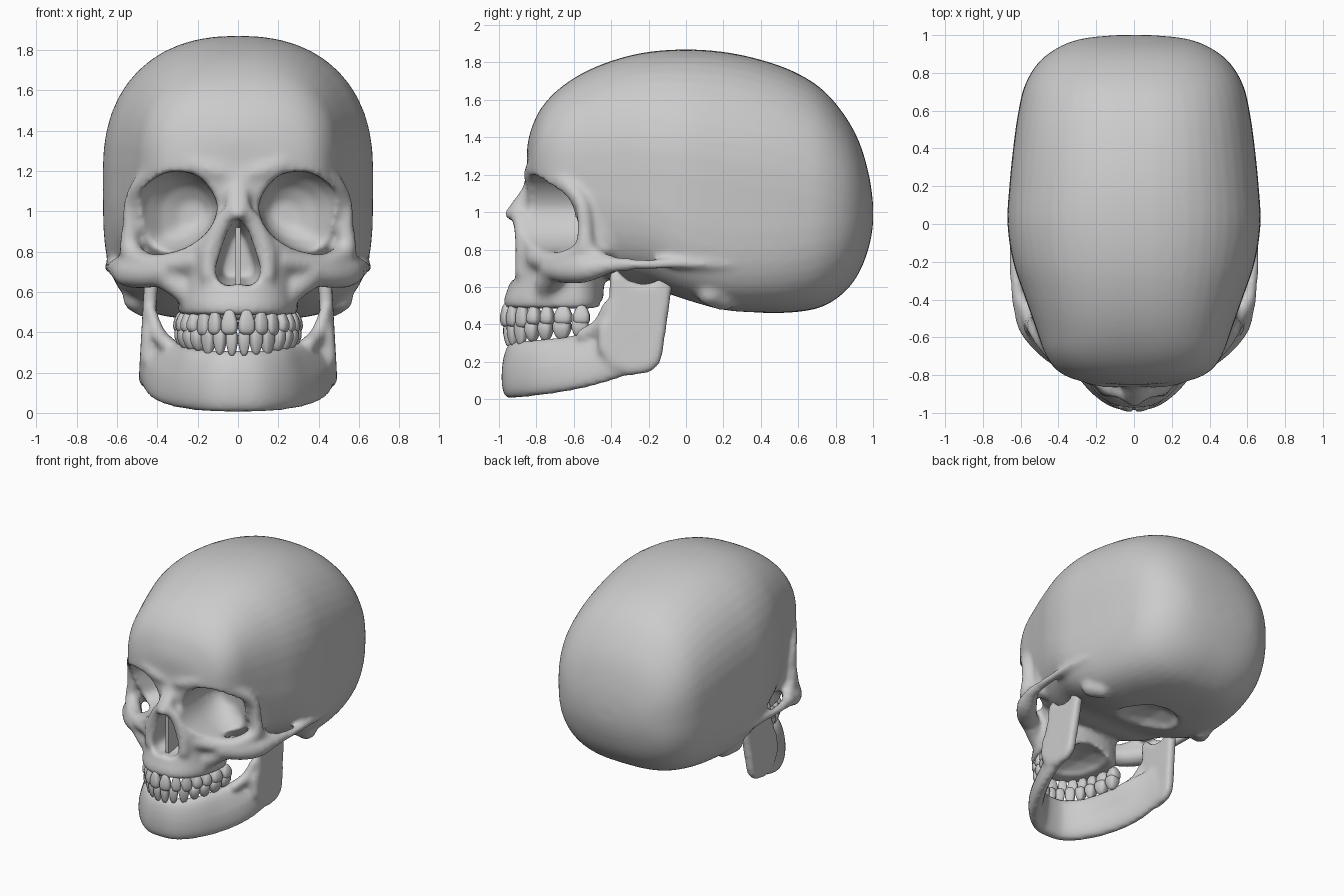
import bpy, bmesh, math
from mathutils import Matrix, Vector

if "Cube" in bpy.data.objects:
    bpy.data.objects.remove(bpy.data.objects["Cube"])


def spline(pts, n):
    """Catmull-Rom through tuples of any length."""
    out = []
    for i in range(len(pts) - 1):
        p0, p1, p2, p3 = (pts[max(0, min(len(pts) - 1, i + k))] for k in (-1, 0, 1, 2))
        for s in range(n):
            t = s / n
            out.append(tuple(0.5 * (2 * b + (c - a) * t + (2 * a - 5 * b + 4 * c - d) * t * t
                                    + (3 * b - a - 3 * c + d) * t ** 3)
                             for a, b, c, d in zip(p0, p1, p2, p3)))
    return out + [tuple(pts[-1])]


def spow(v, e):
    return math.copysign(abs(v) ** e, v)


def loft(bm, rings):
    vs = [[bm.verts.new(p) for p in r] for r in rings]
    n = len(vs[0])
    for a, b in zip(vs, vs[1:]):
        for i in range(n):
            bm.faces.new((a[i], a[(i + 1) % n], b[(i + 1) % n], b[i]))
    bm.faces.new(vs[0])
    bm.faces.new(vs[-1][::-1])


def ball(bm, pos, radii):
    m = Matrix.Translation(pos) @ Matrix.Diagonal((*radii, 1))
    bmesh.ops.create_icosphere(bm, subdivisions=2, radius=1, matrix=m)


def strut(bm, pts, n=7):
    """Bony bar of blended balls (x, y, z, radius), on both sides."""
    for x, y, z, r in spline(pts, n):
        for s in (1, -1):
            ball(bm, (s * x, y, z), (r, r, r))


def make(name, bm):
    bmesh.ops.recalc_face_normals(bm, faces=bm.faces)
    me = bpy.data.meshes.new(name)
    bm.to_mesh(me)
    bm.free()
    ob = bpy.data.objects.new(name, me)
    bpy.context.collection.objects.link(ob)
    return ob


def finish(ob, cutter=None, voxel=0.016, smooth=7):
    def remesh():
        m = ob.modifiers.new("fuse", 'REMESH')
        m.mode, m.voxel_size = 'VOXEL', voxel
    remesh()
    if cutter:
        b = ob.modifiers.new("cut", 'BOOLEAN')
        b.operation, b.object, b.solver = 'DIFFERENCE', cutter, 'EXACT'
        remesh()
    s = ob.modifiers.new("soften", 'SMOOTH')
    s.factor, s.iterations = 0.5, smooth
    bpy.ops.object.select_all(action='DESELECT')
    ob.select_set(True)
    bpy.context.view_layer.objects.active = ob
    bpy.ops.object.convert(target='MESH')
    bpy.ops.object.shade_smooth()
    if cutter:
        cutter.hide_render = True
        cutter.hide_set(True)


TAU = [2 * math.pi * i / 48 for i in range(48)]

# Braincase: cross-sections along y (y, top, bottom, half width, lower and upper squareness)
bm = bmesh.new()
case = [(-.85, 1.34, 1.09, .11, 2, 2), (-.835, 1.42, 1.0, .27, 2, 2.2), (-.785, 1.54, .9, .395, 2.3, 2.5),
        (-.69, 1.65, .8, .47, 2.7, 2.6), (-.55, 1.745, .70, .52, 3, 2.5), (-.38, 1.815, .63, .58, 3.3, 2.4),
        (-.2, 1.857, .60, .64, 3.6, 2.3), (0, 1.87, .53, .67, 4.3, 2.3), (.2, 1.857, .475, .66, 4.3, 2.3),
        (.4, 1.815, .462, .64, 4, 2.3), (.58, 1.75, .465, .615, 3.5, 2.3), (.73, 1.655, .495, .58, 3, 2.3),
        (.85, 1.515, .575, .51, 2.7, 2.3), (.93, 1.365, .685, .41, 2.5, 2.3), (.98, 1.19, .82, .28, 2.2, 2.2),
        (1.0, 1.05, .93, .1, 2, 2)]
rings = []
for y, zt, zb, w, lo, up in spline(case, 5):
    zm, h, ring = (zt + zb) / 2, (zt - zb) / 2, []
    for a in TAU:
        e = 2 / (up if math.sin(a) > 0 else lo)
        ring.append((w * spow(math.cos(a), e), y, zm + h * spow(math.sin(a), e)))
    rings.append(ring)
loft(bm, rings)

# Upper jaw and mid face: horizontal sections (z, half width, front y)
mid = [(.485, .29, -.97), (.53, .30, -.975), (.6, .295, -.95), (.68, .30, -.925), (.76, .33, -.91),
       (.85, .36, -.9), (.95, .36, -.865), (1.1, .33, -.83), (1.2, .28, -.79)]
rings = []
for z, w, yf in spline(mid, 4):
    rings.append([(w * spow(math.cos(a), .9),
                   -.6 + (.16 if math.sin(a) > 0 else -.6 - yf) * spow(math.sin(a), .9), z) for a in TAU])
loft(bm, rings)

# Eye socket rim, from between the brows around to the cheek
strut(bm, [(0, -.81, 1.17, .05), (.12, -.815, 1.2, .055), (.23, -.80, 1.235, .052),
           (.36, -.735, 1.225, .052), (.465, -.635, 1.145, .05), (.525, -.56, 1.05, .042),
           (.535, -.54, .92, .044), (.53, -.55, .8, .055), (.44, -.655, .735, .06),
           (.34, -.73, .735, .06), (.22, -.80, .755, .06)])
# Outer wall behind each eye socket
strut(bm, [(.47, -.45, 1.08, .07), (.47, -.43, .93, .08), (.46, -.43, .82, .08)], 4)
# Cheekbone and arch
strut(bm, [(.36, -.715, .70, .07), (.46, -.635, .69, .075), (.54, -.54, .695, .075), (.585, -.45, .71, .055),
           (.615, -.36, .72, .04), (.63, -.22, .72, .032), (.635, -.08, .725, .03),
           (.635, .1, .72, .025), (.62, .25, .72, .02)])
strut(bm, [(.54, -.53, .8, .05), (.56, -.47, .76, .04), (.6, -.4, .73, .04)])
strut(bm, [(.24, -.75, .57, .055), (.28, -.74, .62, .065), (.36, -.70, .68, .07)])
# Nose bridge and the rim beside the nose opening
strut(bm, [(0, -.80, 1.18, .06), (.01, -.83, 1.1, .055), (.015, -.885, 1.035, .048), (.01, -.94, .985, .032)])
strut(bm, [(.03, -.905, 1.0, .04), (.09, -.875, .92, .05), (.14, -.865, .8, .05), (.145, -.875, .68, .045)])
# Bony lumps behind the ear
strut(bm, [(.5, .13, .57, .075), (.46, .2, .54, .07)])
skull = make("skull", bm)

# Cutters: eye sockets, nose opening, palate and base opening
bm = bmesh.new()
rim = [(.10, 1.02), (.13, 1.1), (.21, 1.18), (.34, 1.195), (.45, 1.135), (.498, 1.05), (.503, .92),
       (.49, .82), (.40, .79), (.28, .81), (.18, .87), (.125, .94)]
rim = spline(rim + rim[:1], 3)[:-1]
for s in (1, -1):
    loft(bm, [[(s * (.31 + dx + k * (x - .31)), y, .985 + k * (z - .985)) for x, z in rim]
              for y, k, dx in ((-1.2, 1, 0), (-.64, 1, 0), (-.57, .88, -.02), (-.5, .65, -.05), (-.45, .3, -.08))])
pear = [(0, .965), (.05, .91), (.088, .80), (.112, .72), (.105, .66), (.06, .628), (0, .64)]
pear += [(-x, z) for x, z in pear[-2:0:-1]]
loft(bm, [[(x * k, y, .76 + k * (z - .76)) for x, z in pear] for y, k in ((-1.2, 1), (-.85, 1), (-.66, .7))])
ball(bm, (0, -.62, .46), (.2, .27, .1))
ball(bm, (0, .12, .45), (.24, .26, .15))
cutter = make("opening_cutter", bm)
finish(skull, cutter)

# Nasal septum
bm = bmesh.new()
bmesh.ops.create_cube(bm, size=1, matrix=Matrix.Translation((0, -.77, .77)) @ Matrix.Diagonal((.024, .22, .3, 1)))
make("nasal_septum", bm)

# Lower jaw body (x, y, bottom, top, half thickness, inward lean)
bm = bmesh.new()
half = [(0, -.93, .003, .31, .055, .015), (.11, -.91, .005, .31, .055, .02), (.225, -.81, .015, .32, .055, .025),
        (.315, -.66, .035, .335, .052, .045), (.38, -.51, .065, .37, .05, .055), (.43, -.36, .11, .42, .045, .03),
        (.45, -.22, .17, .45, .033, 0)]
path = spline([(-p[0], *p[1:]) for p in half[:0:-1]] + half, 5)
rings = []
for i, (x, y, zb, zt, th, lean) in enumerate(path):
    a, b = path[max(i - 1, 0)], path[min(i + 1, len(path) - 1)]
    nrm = Vector((b[1] - a[1], a[0] - b[0], 0)).normalized()
    ring = []
    for t in TAU[::2]:
        u, v = spow(math.cos(t), .8), spow(math.sin(t), .8)
        inset = v * lean * (1 if v > 0 else .5)
        ring.append(Vector((x, y, (zb + zt) / 2 + v * (zt - zb) / 2)) + nrm * (u * th - inset))
    rings.append(ring)
loft(bm, rings)

# Rising branches of the jaw, with joint heads
side = [(-.47, .39), (-.43, .45), (-.41, .55), (-.41, .67), (-.37, .69), (-.31, .635), (-.23, .615),
        (-.15, .63), (-.12, .7), (-.055, .7), (-.075, .6), (-.1, .42), (-.125, .25), (-.14, .19),
        (-.19, .145), (-.3, .125), (-.4, .16), (-.47, .26)]
for s in (1, -1):
    loft(bm, [[(s * (.455 - (z - .2) * .05 + d), -.25 + k * (y + .25), .4 + k * (z - .4)) for y, z in side]
              for d, k in ((-.034, .9), (-.018, 1), (.018, 1), (.034, .88))])
strut(bm, [(.41, -.09, .68, .035), (.47, -.09, .68, .035)], 4)
strut(bm, [(.43, -.42, .5, .03), (.40, -.46, .4, .04), (.35, -.55, .34, .04)])
strut(bm, [(.46, -.17, .2, .03), (.46, -.28, .18, .032)], 5)
finish(make("lower_jaw", bm))


# Teeth: squarish tapered crowns walked along each dental arch
def teeth(name, widths, ax, ay, zc, h, root, rise):
    bm = bmesh.new()
    t = 0
    for i, w in enumerate(widths):
        t += w / 2 / math.hypot(ax * math.cos(t), ay * math.sin(t))
        x, y = ax * math.sin(t), -.5 - ay * math.cos(t)
        ang = math.atan2(ay * math.sin(t), ax * math.cos(t))
        depth = .06 if i < 3 else .09
        hh = h * (1.08 if i == 2 else 1 if i < 3 else .85)
        for s in (1, -1):
            vs = bmesh.ops.create_uvsphere(bm, u_segments=16, v_segments=10, radius=1)['verts']
            m = Matrix.Translation((s * x, y, zc + rise * t)) @ Matrix.Rotation(s * ang, 4, 'Z')
            for v in vs:
                px, py, pz = (spow(c, .62) for c in v.co)
                k = 1 - .4 * max(0, pz * root + .1)
                v.co = m @ Vector((px * w * .5 * k, py * depth * .5 * k, pz * hh * .5))
        t += w / 2 / math.hypot(ax * math.cos(t), ay * math.sin(t))
    for f in bm.faces:
        f.smooth = True
    make(name, bm)


teeth("upper_teeth", [.085, .07, .075, .075, .075, .1, .095], .28, .467, .45, .125, 1, 0)
teeth("lower_teeth", [.06, .065, .075, .075, .08, .1, .095], .275, .45, .345, .13, -1, .022)
